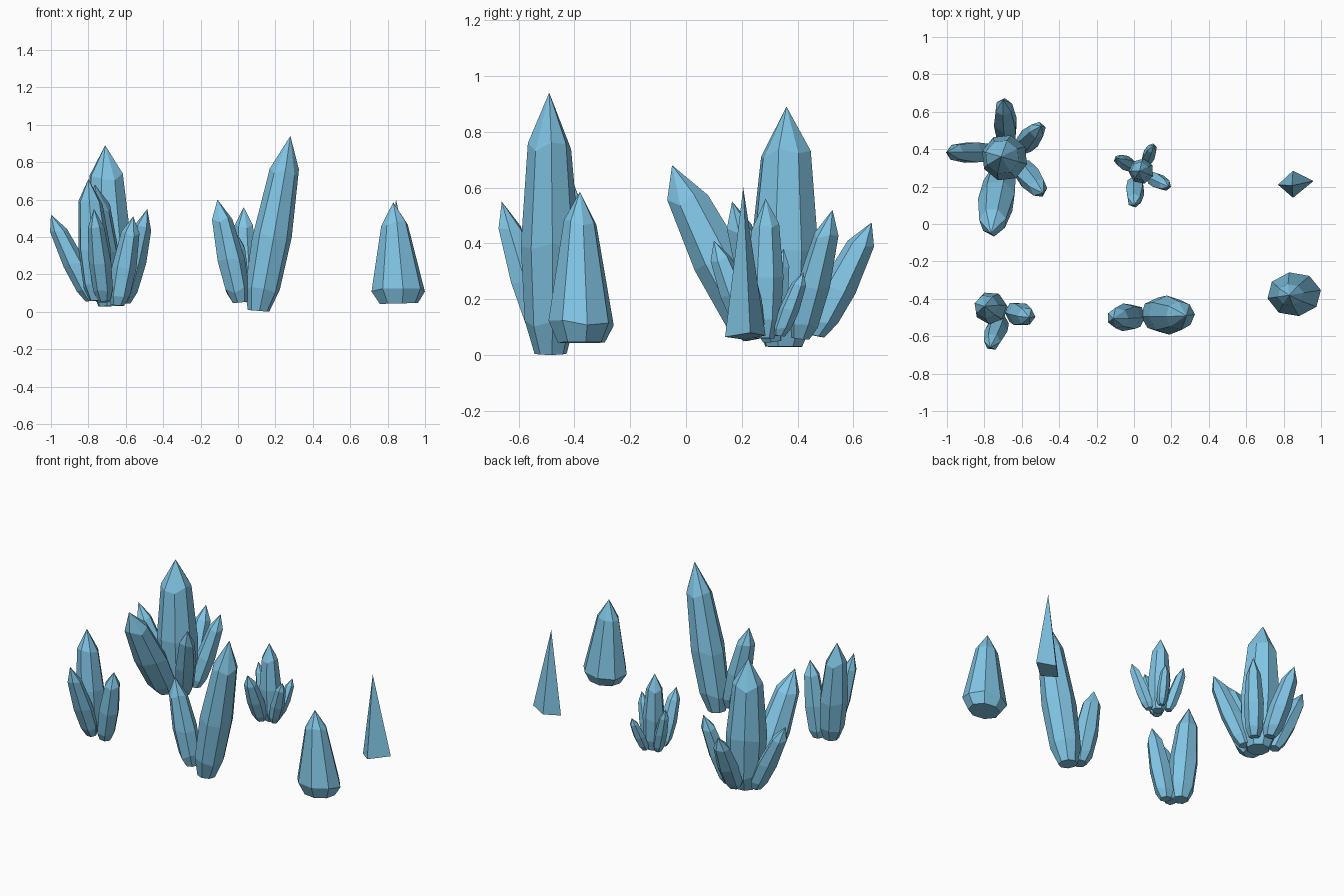
import bpy, bmesh, math, random
from mathutils import Vector

if "Cube" in bpy.data.objects:
    bpy.data.objects.remove(bpy.data.objects["Cube"])

mat = bpy.data.materials.new("ice_blue")
mat.diffuse_color = (0.22, 0.56, 0.78, 1)
mat.use_nodes = True
mat.node_tree.nodes["Principled BSDF"].inputs["Base Color"].default_value = mat.diffuse_color

# Profiles: (fraction along axis, fraction of radius)
SHARD = [(0.0, 0.55), (0.12, 0.88), (0.42, 1.0), (0.80, 0.74)]
STUMP = [(0.0, 0.72), (0.13, 1.0), (0.79, 0.50)]


def finish(name, bm):
    bmesh.ops.recalc_face_normals(bm, faces=bm.faces)
    mesh = bpy.data.meshes.new(name)
    bm.to_mesh(mesh)
    bm.free()
    mesh.materials.append(mat)
    ob = bpy.data.objects.new(name, mesh)
    bpy.context.collection.objects.link(ob)


def crystal(name, base, tip, r, sides=7, profile=SHARD, squash=1.0, seed=0):
    """Faceted crystal from base to pointed tip, with slightly uneven shoulders."""
    rng = random.Random(seed)
    base, tip = Vector(base), Vector(tip)
    axis = tip - base
    normal = (axis.normalized() + Vector((0, 0, 1.3))).normalized()
    u = Vector((0, 1, 0)).cross(normal).normalized()
    v = normal.cross(u)
    turn = rng.uniform(0, math.tau / sides)
    bm = bmesh.new()
    rings = []
    for t, k in profile:
        ring = []
        for i in range(sides):
            a = turn + math.tau * i / sides
            wob = rng.uniform(-0.025, 0.025) if t > 0 else 0
            p = base + axis * (t + wob) + (u * math.cos(a) + v * math.sin(a) * squash) * r * k
            ring.append(bm.verts.new(p))
        rings.append(ring)
    apex = bm.verts.new(tip)
    bm.faces.new(rings[0])
    for lo, hi in zip(rings, rings[1:]):
        for i in range(sides):
            j = (i + 1) % sides
            bm.faces.new((lo[i], lo[j], hi[j], hi[i]))
    for i in range(sides):
        bm.faces.new((rings[-1][i], rings[-1][(i + 1) % sides], apex))
    finish(name, bm)


def cluster(name, shards):
    for i, (base, tip, r, sides) in enumerate(shards):
        crystal(f"{name}_{i + 1}", base, tip, r, sides, seed=i + len(shards) * 7)


# Large cluster: upright crystal with five leaning around it
cluster("large_cluster_crystal", [
    ((-0.68, 0.35, 0.03), (-0.71, 0.36, 0.89), 0.125, 8),
    ((-0.78, 0.38, 0.06), (-1.00, 0.385, 0.52), 0.062, 6),
    ((-0.68, 0.46, 0.07), (-0.70, 0.665, 0.475), 0.066, 6),
    ((-0.60, 0.41, 0.06), (-0.495, 0.525, 0.52), 0.06, 6),
    ((-0.61, 0.31, 0.05), (-0.485, 0.165, 0.55), 0.066, 6),
    ((-0.71, 0.26, 0.06), (-0.765, -0.05, 0.68), 0.10, 7),
])

# Small cluster: upright crystal with four short ones
cluster("small_cluster_crystal", [
    ((0.045, 0.28, 0.06), (0.03, 0.285, 0.56), 0.068, 7),
    ((0.065, 0.335, 0.07), (0.105, 0.42, 0.295), 0.036, 6),
    ((0.09, 0.25, 0.07), (0.185, 0.20, 0.37), 0.043, 6),
    ((0.01, 0.23, 0.07), (0.00, 0.10, 0.41), 0.052, 6),
    ((-0.01, 0.31, 0.07), (-0.095, 0.35, 0.38), 0.04, 6),
])

# Triple cluster
cluster("triple_cluster_crystal", [
    ((-0.745, -0.455, 0.06), (-0.80, -0.44, 0.71), 0.088, 7),
    ((-0.645, -0.47, 0.035), (-0.56, -0.50, 0.51), 0.066, 6),
    ((-0.715, -0.51, 0.06), (-0.77, -0.66, 0.55), 0.06, 6),
])

# Leaning pair: tall crystal and a smaller one against it
cluster("leaning_pair_crystal", [
    ((0.11, -0.485, 0.005), (0.28, -0.49, 0.94), 0.105, 8),
    ((0.01, -0.495, 0.05), (-0.11, -0.505, 0.60), 0.076, 7),
])

# Single stout crystal
crystal("stout_crystal", (0.86, -0.375, 0.045), (0.83, -0.38, 0.585), 0.145, 8,
        STUMP, squash=0.82, seed=4)

# Single thin spike: four-sided pyramid with uneven base
bm = bmesh.new()
foot = [bm.verts.new(p) for p in ((0.77, 0.21, 0.055), (0.85, 0.14, 0.065),
                                  (0.96, 0.23, 0.08), (0.85, 0.285, 0.07))]
top = bm.verts.new((0.845, 0.205, 0.60))
bm.faces.new(foot)
for i in range(4):
    bm.faces.new((foot[i], foot[(i + 1) % 4], top))
finish("thin_spike", bm)
